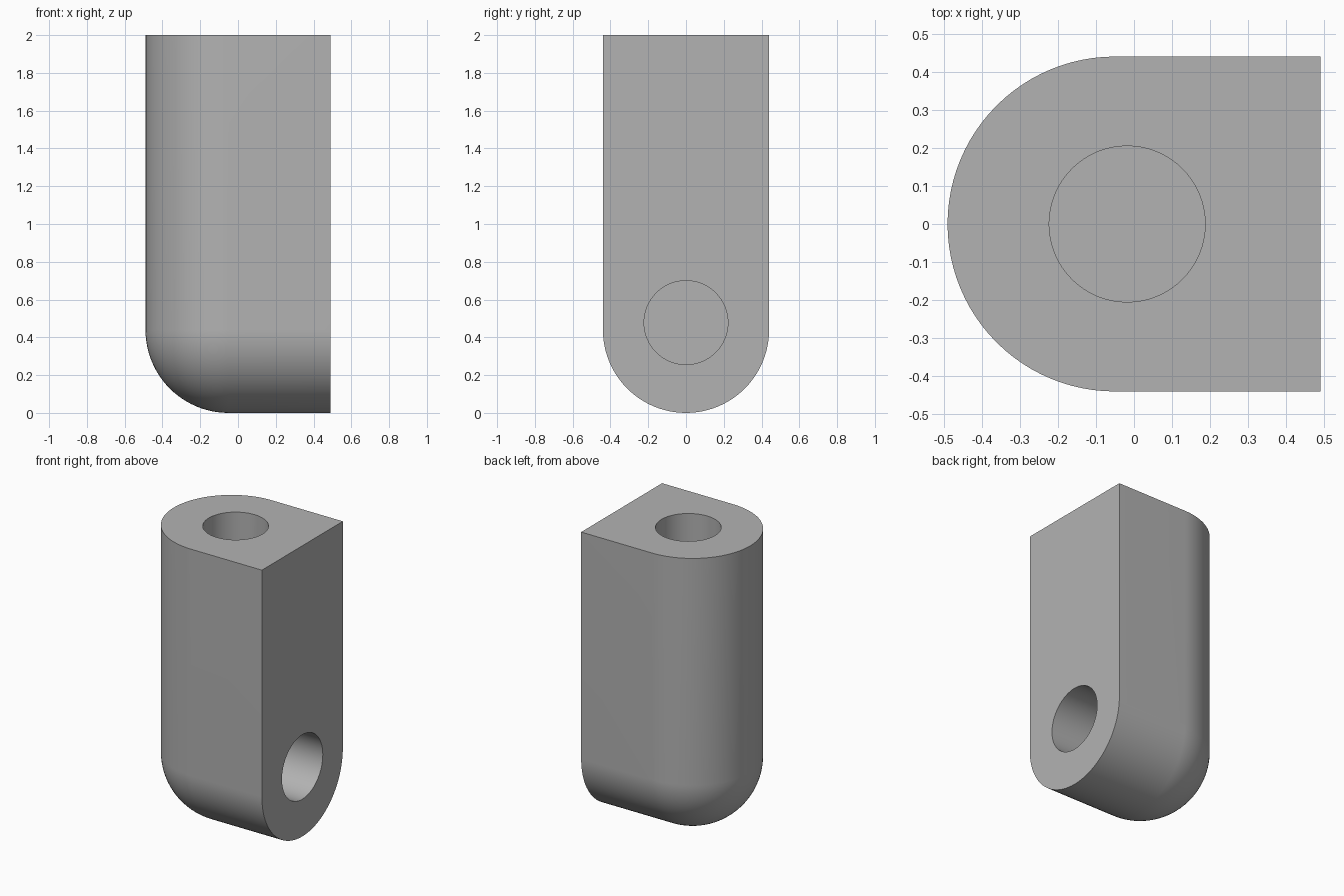
import bpy
import bmesh
from math import pi, sin, cos, radians

if "Cube" in bpy.data.objects:
    bpy.data.objects.remove(bpy.data.objects["Cube"], do_unlink=True)

R = 0.44                       # radius of every rounded edge
CX, CZ = -0.05, R              # centre of the rounded corner
RIGHT, TOP = 0.49, 2.0
STEPS = 48

grey = bpy.data.materials.new("plain grey")
grey.use_nodes = True
grey.diffuse_color = (0.45, 0.45, 0.45, 1)
grey.node_tree.nodes["Principled BSDF"].inputs["Base Color"].default_value = (0.45, 0.45, 0.45, 1)


def half_ring(bm, x, z, angle):
    """Half circle bulging outwards in the direction of angle in the xz plane."""
    ring = []
    for i in range(STEPS + 1):
        t = pi * i / STEPS
        out = R * sin(t)
        ring.append(bm.verts.new((x - out * cos(angle), R * cos(t), z - out * sin(angle))))
    return ring


# Body: a half circle swept down, round the corner and along to the right
bm = bmesh.new()
turns = STEPS // 2
rings = [half_ring(bm, CX, TOP, 0)]
rings += [half_ring(bm, CX, CZ, pi / 2 * i / turns) for i in range(turns + 1)]
rings.append(half_ring(bm, RIGHT, CZ, pi / 2))
for a, b in zip(rings, rings[1:]):
    for i in range(STEPS):
        bm.faces.new((a[i], a[i + 1], b[i + 1], b[i]))

# Flat top, right end and two sides
back = bm.verts.new((RIGHT, R, TOP))
front = bm.verts.new((RIGHT, -R, TOP))
bm.faces.new(rings[0] + [front, back])
bm.faces.new(rings[-1] + [front, back])
for end, corner in ((0, back), (-1, front)):
    bm.faces.new((rings[0][end], rings[1][end], rings[-1][end], corner))
bmesh.ops.remove_doubles(bm, verts=bm.verts, dist=0.0001)
bmesh.ops.dissolve_degenerate(bm, edges=bm.edges, dist=0.0001)
bmesh.ops.recalc_face_normals(bm, faces=bm.faces)
mesh = bpy.data.meshes.new("corner_post")
bm.to_mesh(mesh)
bm.free()
post = bpy.data.objects.new("corner_post", mesh)
mesh.materials.append(grey)
bpy.context.collection.objects.link(post)


# Blind round sockets in the top and the right end
def cut_socket(name, radius, depth, mouth, rotation):
    bpy.ops.mesh.primitive_cylinder_add(vertices=64, radius=radius, depth=2 * depth,
                                        location=mouth, rotation=rotation)
    cutter = bpy.context.object
    cutter.name = name
    cutter.hide_render = True
    cutter.data.materials.append(grey)
    mod = post.modifiers.new(name, 'BOOLEAN')
    mod.operation = 'DIFFERENCE'
    mod.solver = 'EXACT'
    mod.object = cutter
    bpy.ops.object.select_all(action='DESELECT')
    bpy.context.view_layer.objects.active = post
    post.select_set(True)
    bpy.ops.object.modifier_apply(modifier=name)
    bpy.data.objects.remove(cutter, do_unlink=True)


cut_socket("top_socket", 0.205, 1.0, (-0.018, 0, TOP), (0, 0, 0))
cut_socket("side_socket", 0.222, 0.5, (RIGHT, 0, 0.478), (0, pi / 2, 0))

bpy.ops.object.shade_smooth_by_angle(angle=radians(30))
